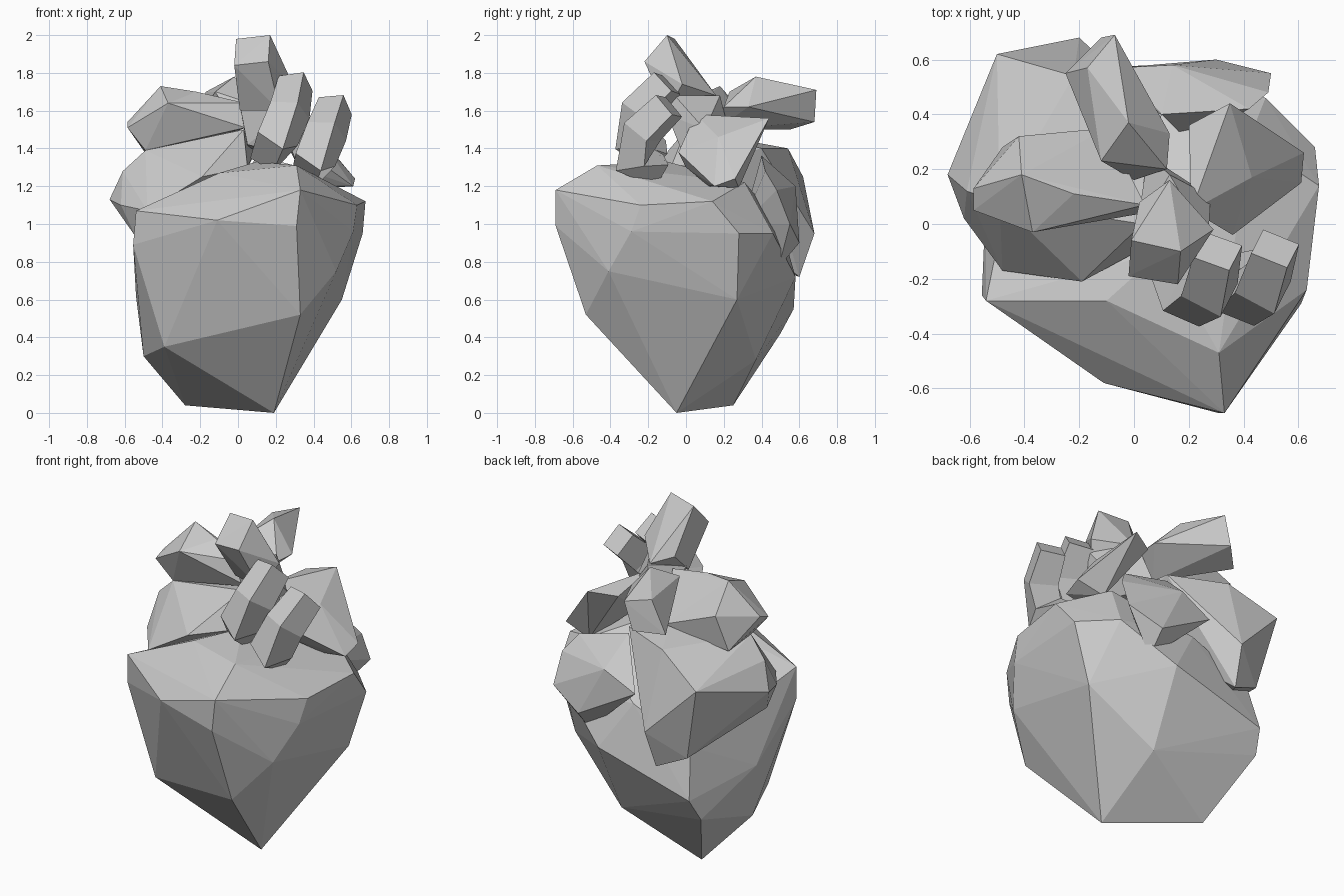
import bpy, bmesh, math
from mathutils import Vector


def finish(name, bm):
    bmesh.ops.recalc_face_normals(bm, faces=bm.faces[:])
    me = bpy.data.meshes.new(name)
    bm.to_mesh(me)
    bm.free()
    ob = bpy.data.objects.new(name, me)
    bpy.context.collection.objects.link(ob)
    return ob


def faceted(name, pts):
    """Chunky low-poly lump: the convex skin around a few corner points."""
    bm = bmesh.new()
    for p in pts:
        bm.verts.new(p)
    bmesh.ops.convex_hull(bm, input=bm.verts[:])
    loose = [v for v in bm.verts if not v.link_faces]
    bmesh.ops.delete(bm, geom=loose, context='VERTS')
    return finish(name, bm)


def tube(name, path, radii, sides=4, side_dir=(.88, -.45, 0), spin=math.pi / 4):
    """Low-poly vessel swept along a short path."""
    bm = bmesh.new()
    path = [Vector(p) for p in path]
    rings = []
    for i, p in enumerate(path):
        t = (path[min(i + 1, len(path) - 1)] - path[max(i - 1, 0)]).normalized()
        a = Vector(side_dir)
        a = (a - t * a.dot(t)).normalized()
        b = t.cross(a)
        rings.append([bm.verts.new(p + radii[i] * (
            a * math.cos(spin + 2 * math.pi * k / sides) +
            b * math.sin(spin + 2 * math.pi * k / sides))) for k in range(sides)])
    for r, s in zip(rings, rings[1:]):
        for k in range(sides):
            j = (k + 1) % sides
            bm.faces.new((r[k], r[j], s[j], s[k]))
    bm.faces.new(rings[0])
    bm.faces.new(rings[-1])
    return finish(name, bm)


# Main muscle body, pointed at the bottom
faceted("ventricles", [
    (.19, -.05, 0), (-.28, .25, .04), (.33, -.53, .52), (-.39, -.23, .35),
    (-.50, .08, .30), (.17, .37, .28), (-.45, .50, .42), (-.42, .57, .55),
    (-.54, .10, .62), (-.38, .50, .84), (.0, .50, 1.0),
    (.18, .58, .72), (.55, .27, .60), (.52, -.41, .75), (.61, -.29, .96),
    (.31, -.69, .99), (.33, -.69, 1.18), (.31, -.47, 1.31), (.63, -.24, 1.10),
    (.675, .14, 1.12), (.66, .28, .95), (.42, .31, 1.22), (-.11, -.58, 1.02),
    (-.10, -.28, 1.27), (-.54, -.28, 1.07), (-.555, -.26, .89), (.1, -.1, 1.33),
    (.48, .46, .95)])

# Large chamber on the left and back
faceted("right_atrium", [
    (-.68, .18, 1.13), (-.61, .12, 1.28), (-.49, .08, 1.39), (-.19, -.21, 1.25),
    (-.48, -.17, 1.07), (-.62, .02, 1.10), (-.54, 0, .93), (-.50, .62, 1.25),
    (-.20, .68, .95), (-.22, .60, .72), (-.40, .56, .80), (-.22, .54, 1.40),
    (.03, 0, 1.50), (.10, .40, 1.40), (.05, -.08, 1.30)])

# Wing-like chamber at the back right
faceted("left_atrium", [
    (.50, .55, 1.0), (.30, .60, .90), (.30, .49, .77), (-.06, .57, 1.10),
    (.42, .42, 1.28), (.14, .58, 1.20), (.10, .40, 1.36), (.49, .48, 1.18),
    (.20, .30, 1.0)])

# Upper lump over the large chamber
faceted("atrial_lobe", [
    (-.585, .05, 1.51), (-.585, .13, 1.54), (-.42, .32, 1.57), (-.41, .18, 1.73),
    (-.37, -.03, 1.64), (-.22, .11, 1.70), (.04, .07, 1.64), (.04, .04, 1.51),
    (-.49, .08, 1.39), (-.48, .28, 1.36), (-.10, .35, 1.45)])

# Thick vessel running backwards
faceted("rear_artery", [
    (-.25, .55, 1.50), (-.12, .68, 1.54), (-.07, .69, 1.71), (-.17, .57, 1.70),
    (-.12, .23, 1.70), (-.02, .37, 1.78), (.13, .33, 1.62), (.12, .20, 1.62),
    (0, .16, 1.50)])

# Tall vessel with a slanted end
faceted("tall_artery", [
    (-.02, -.19, 1.84), (.16, -.22, 1.86), (.17, -.10, 2.0), (-.01, -.06, 1.98),
    (.02, .08, 1.72), (.01, -.04, 1.60), (.22, -.10, 1.60), (.29, -.02, 1.74),
    (.13, .16, 1.68)])
faceted("artery_root", [
    (.01, -.02, 1.63), (.27, -.06, 1.68), (.13, .18, 1.68), (.28, .10, 1.5),
    (.05, 0, 1.42), (.22, -.02, 1.38), (.05, .25, 1.40), (.25, -.10, 1.58)])

# Angular trunk on the right side
faceted("side_trunk", [
    (.20, .36, 1.54), (.35, .44, 1.56), (.62, .26, 1.24), (.61, .15, 1.20),
    (.36, -.04, 1.38), (.21, .05, 1.58), (.45, .28, 1.19), (.32, .0, 1.30),
    (.43, .17, 1.46), (.48, .12, 1.20)])

# Two bent branches at the front
tube("inner_branch", [(.305, -.10, 1.745), (.275, -.24, 1.60), (.21, -.27, 1.45),
                      (.15, -.15, 1.36)], [.10, .115, .12, .10])
tube("outer_branch", [(.515, -.09, 1.625), (.47, -.23, 1.49), (.41, -.27, 1.34),
                      (.36, -.14, 1.28)], [.10, .115, .12, .10])
